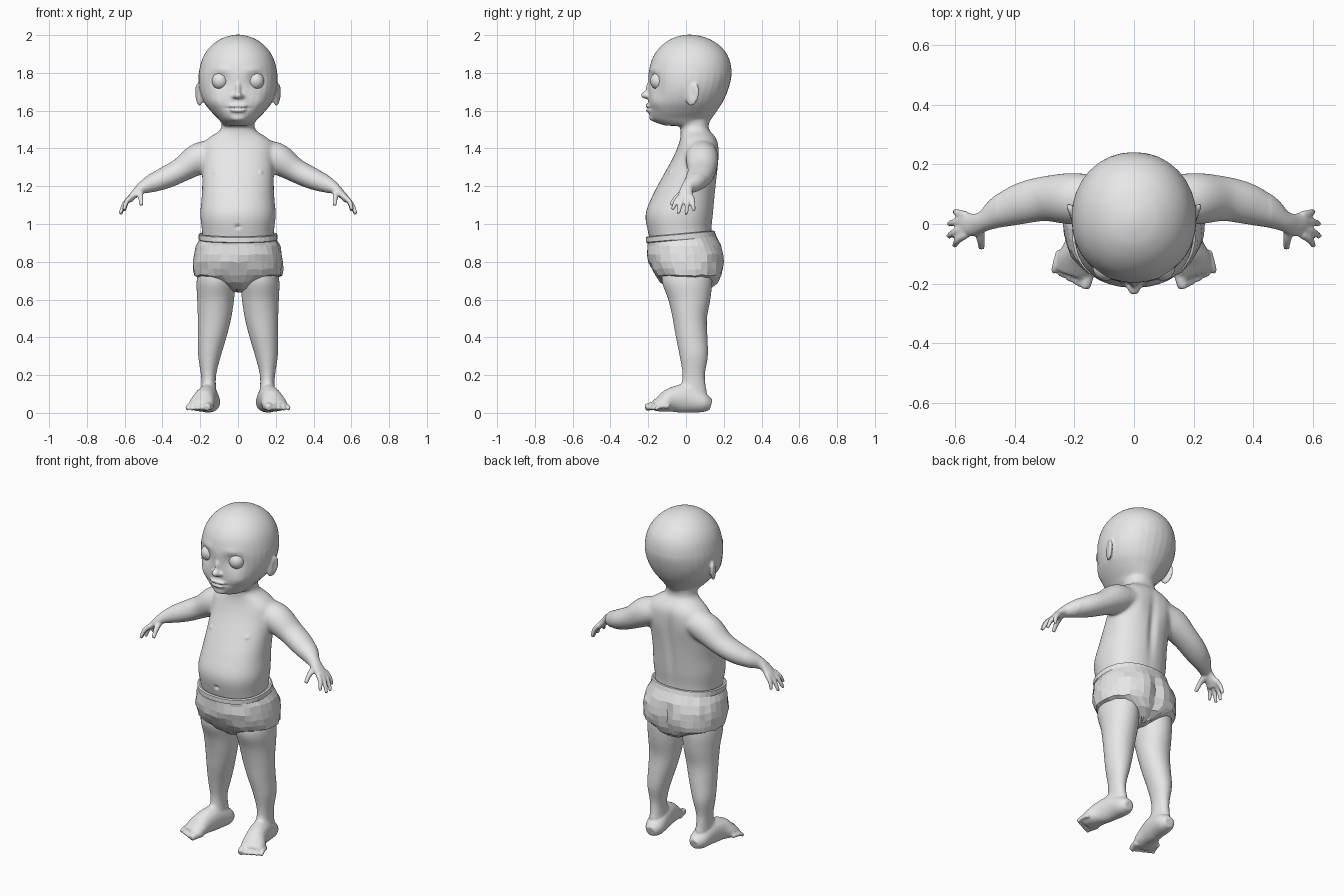
import bpy, bmesh, math, random
from mathutils import Vector, Matrix

random.seed(4)
cube = bpy.data.objects.get("Cube")
if cube:
    bpy.data.objects.remove(cube, do_unlink=True)

grey = bpy.data.materials.new("plain grey")
grey.use_nodes = True
colour = (0.8, 0.8, 0.8, 1)
grey.diffuse_color = colour
grey.node_tree.nodes["Principled BSDF"].inputs["Base Color"].default_value = colour


def resample(rows, n):
    """Smooth the rows with a Catmull-Rom spline, n steps per span."""
    rows = [Vector(r) for r in rows]
    ext = [rows[0]] + rows + [rows[-1]]
    out = []
    for a, b, c, d in zip(ext, ext[1:], ext[2:], ext[3:]):
        for k in range(n):
            t = k / n
            out.append(0.5 * (2 * b + (c - a) * t + (2 * a - 5 * b + 4 * c - d) * t * t
                              + (3 * b - a - 3 * c + d) * t ** 3))
    return out + [rows[-1]]


def skin(bm, rings):
    """Bridge closed rings of points and cap both ends."""
    loops = [[bm.verts.new(p) for p in ring] for ring in rings]
    n = len(loops[0])
    for lo, hi in zip(loops, loops[1:]):
        for i in range(n):
            j = (i + 1) % n
            bm.faces.new((lo[i], lo[j], hi[j], hi[i]))
    bm.faces.new(loops[0][::-1])
    bm.faces.new(loops[-1])


def power(v, p):
    return math.copysign(abs(v) ** (2 / p), v)


def loft(bm, rows, p=2.0, segs=32, n=5):
    """Level rings; a row is height, front y, back y, low x, high x."""
    rings = []
    for z, y0, y1, x0, x1 in resample(rows, n):
        angles = [math.tau * i / segs for i in range(segs)]
        rings.append([Vector(((x0 + x1) / 2 + (x1 - x0) / 2 * power(math.cos(a), p),
                              (y0 + y1) / 2 + (y1 - y0) / 2 * power(math.sin(a), p), z))
                      for a in angles])
    skin(bm, rings)


def tube(bm, rows, side=1, segs=20, n=5):
    """Tube along a path; a row is x, y, z, half width, half height."""
    rows = resample([(r[0] * side, *r[1:]) for r in rows], n)
    rings = []
    for i, r in enumerate(rows):
        t = (rows[min(i + 1, len(rows) - 1)] - rows[max(i - 1, 0)])
        t = Vector(t[:3]).normalized()
        u = t.cross(Vector((0, 0, 1))).normalized()
        v = u.cross(t)
        rings.append([Vector(r[:3]) + u * r[3] * math.cos(a) + v * r[4] * math.sin(a)
                      for a in (math.tau * k / segs for k in range(segs))])
    skin(bm, rings)


def ball(bm, centre, radii, turn=Matrix()):
    bmesh.ops.create_uvsphere(bm, u_segments=32, v_segments=20, radius=1,
                              matrix=Matrix.Translation(centre) @ turn @ Matrix.Diagonal((*radii, 1)))


def make(name, bm, smooth):
    bmesh.ops.recalc_face_normals(bm, faces=bm.faces)
    me = bpy.data.meshes.new(name)
    bm.to_mesh(me)
    bm.free()
    me.materials.append(grey)
    me.polygons.foreach_set("use_smooth", [smooth] * len(me.polygons))
    ob = bpy.data.objects.new(name, me)
    bpy.context.collection.objects.link(ob)
    return ob


body = bmesh.new()

# torso and neck
loft(body, [(z, f, b, -x, x) for z, f, b, x in (
    (.76, -.13, .13, .17), (.85, -.17, .15, .19), (.95, -.2, .135, .19),
    (1.05, -.215, .145, .2), (1.15, -.178, .155, .192), (1.25, -.125, .165, .19),
    (1.35, -.07, .172, .19), (1.42, -.04, .172, .19), (1.46, -.03, .157, .15),
    (1.485, -.028, .135, .11), (1.51, -.03, .12, .088), (1.57, -.03, .125, .085))], 2.25)

# head
loft(body, [(z, f, b, -x, x) for z, f, b, x in (
    (1.52, -.11, .11, .07), (1.535, -.155, .122, .088), (1.56, -.187, .138, .108),
    (1.6, -.197, .165, .147), (1.65, -.2, .197, .184), (1.72, -.198, .226, .207),
    (1.8, -.198, .242, .208), (1.88, -.178, .228, .188), (1.94, -.135, .185, .147),
    (1.98, -.08, .125, .093), (1.997, -.03, .07, .045), (2.003, -.005, .04, .02))], 2.08)

# nose, lips and chin
ball(body, (0, -.212, 1.682), (.022, .027, .02))
ball(body, (0, -.197, 1.715), (.014, .016, .04))
ball(body, (0, -.198, 1.624), (.05, .018, .012))
ball(body, (0, -.196, 1.603), (.042, .018, .012))
ball(body, (0, -.165, 1.565), (.045, .03, .026))

for s in (1, -1):
    # nostril wing and ear
    ball(body, (.021 * s, -.2, 1.676), (.013, .016, .012))
    turn = Matrix.Rotation(-.45 * s, 4, 'Z') @ Matrix.Rotation(-.25, 4, 'X')
    ball(body, (.207 * s, .035, 1.685), (.014, .036, .062), turn)

    # arm and palm
    tube(body, [(.1, .085, 1.385, .07, .06), (.2, .085, 1.35, .088, .084),
                (.3, .085, 1.287, .077, .066), (.38, .068, 1.247, .071, .06),
                (.45, .04, 1.217, .056, .05), (.5, .012, 1.195, .036, .035),
                (.53, 0, 1.176, .036, .024), (.565, -.003, 1.14, .042, .019),
                (.58, -.006, 1.12, .038, .014)], s)

    # fingers and thumb
    for base, tip in ((-.035, (.603, -.073, 1.075)), (-.013, (.624, -.042, 1.055)),
                      (.011, (.622, .001, 1.05)), (.031, (.602, .042, 1.068))):
        start = Vector((.564, base, 1.145))
        mid = start.lerp(Vector(tip), .5) + Vector((.008, 0, .006))
        tube(body, [(*start, .014, .015), (*mid, .013, .013), (*tip, .01, .01)], s, 12)
    tube(body, [(.52, -.01, 1.168, .02, .018), (.515, -.05, 1.14, .015, .015),
                (.512, -.082, 1.1, .011, .011)], s, 12)

    # leg
    leg = [(.8, -.12, .13, .012, .2), (.7, -.13, .14, .012, .22), (.6, -.095, .13, .02, .217),
           (.5, -.072, .112, .035, .214), (.4, -.055, .115, .06, .213),
           (.3, -.035, .118, .09, .212), (.2, -.02, .102, .115, .197),
           (.12, -.03, .11, .115, .193), (.04, -.02, .11, .11, .195)]
    loft(body, [(z, f, b, *sorted((lo * s, hi * s))) for z, f, b, lo, hi in leg])

    # foot and toes
    tube(body, [(.145, .132, .042, .03, .03), (.148, .09, .053, .054, .052),
                (.16, 0, .075, .056, .075), (.175, -.07, .07, .058, .068),
                (.192, -.125, .05, .068, .046), (.206, -.168, .033, .06, .026)], s)
    for i in range(5):
        r = .021 if i == 0 else .015 - .0008 * i
        x, y = .166 + .026 * i, -.215 + .013 * i
        tube(body, [(x - .02, y + .075, .034, r, r), (x - .006, y + .025, .034, r, r),
                    (x, y, r + .006, r * .9, r * .9)], s, 12)

# fuse the parts into one skin
body = make("body", body, True)
fuse = body.modifiers.new("fuse", 'REMESH')
fuse.mode = 'VOXEL'
fuse.voxel_size = .006
fused = body.evaluated_get(bpy.context.evaluated_depsgraph_get())
bm = bmesh.new()
bm.from_mesh(fused.to_mesh())
body.modifiers.clear()


def relax(verts, times):
    for _ in range(times):
        bmesh.ops.smooth_vert(bm, verts=verts, factor=.5,
                              use_axis_x=True, use_axis_y=True, use_axis_z=True)


relax(bm.verts[:], 3)
relax([v for v in bm.verts if abs(v.co.x) < .46 and (.12 < v.co.z < 1.55 or v.co.z > 1.8)], 25)

# sculpted details: centre, reach, push (mirrored when off centre)
dents = [((.095, -.175, 1.757), (.05, .06, .042), (0, .018, 0)),      # eye socket
         ((.09, -.18, 1.815), (.05, .05, .02), (0, -.006, 0)),        # brow
         ((.11, -.15, 1.645), (.045, .05, .04), (.004, -.008, 0)),    # cheek
         ((.232, .03, 1.69), (.012, .016, .035), (-.012, 0, 0)),      # ear hollow
         ((.122, -.1, 1.275), (.01, .05, .01), (0, -.007, 0)),        # nipple
         ((.1, .17, 1.34), (.05, .05, .08), (0, .008, 0)),            # shoulder blade
         ((0, -.205, 1.613), (.06, .05, .005), (0, .012, 0)),         # mouth line
         ((0, -.21, .985), (.012, .05, .01), (0, .012, 0)),           # navel
         ((0, .16, 1.22), (.025, .06, .17), (0, -.014, 0))]           # spine
for (cx, cy, cz), reach, push in dents:
    for s in ((1, -1) if cx else (1,)):
        centre, move = Vector((cx * s, cy, cz)), Vector((push[0] * s, push[1], push[2]))
        for v in bm.verts:
            if abs(v.co.z - cz) < 2.5 * reach[2]:
                d = sum(((v.co[k] - centre[k]) / reach[k]) ** 2 for k in range(3))
                if d < 6:
                    v.co += move * math.exp(-d)
relax(bm.verts[:], 1)
bm.to_mesh(body.data)
bm.free()
body.data.polygons.foreach_set("use_smooth", [True] * len(body.data.polygons))

# eyeballs
for s, name in ((1, "left_eye"), (-1, "right_eye")):
    eye = bmesh.new()
    ball(eye, (.095 * s, -.147, 1.757), (.043, .043, .045))
    make(name, eye, True)

# diaper with a rolled waistband, faceted and slightly crumpled
cloth = bmesh.new()
loft(cloth, [(z, f, b, -x, x) for z, f, b, x in (
    (.64, -.04, .11, .022), (.655, -.085, .14, .055), (.69, -.135, .175, .135),
    (.728, -.165, .192, .233), (.76, -.182, .199, .237), (.8, -.2, .202, .237),
    (.84, -.204, .2, .233), (.885, -.204, .185, .222), (.918, -.204, .162, .206),
    (.922, -.213, .16, .208), (.948, -.213, .152, .208), (.952, -.205, .145, .2),
    (.94, -.18, .12, .175))], 2.25, 36, 1)
for v in cloth.verts:
    if v.co.z > .9:
        v.co.z += .09 * v.co.y
    else:
        v.co += Vector([random.uniform(-.004, .004) for _ in range(3)])
    # cleft at the back
    if v.co.y > .05 and v.co.z < .87:
        v.co.y -= .02 * math.exp(-(v.co.x / .03) ** 2)
make("diaper", cloth, False)
